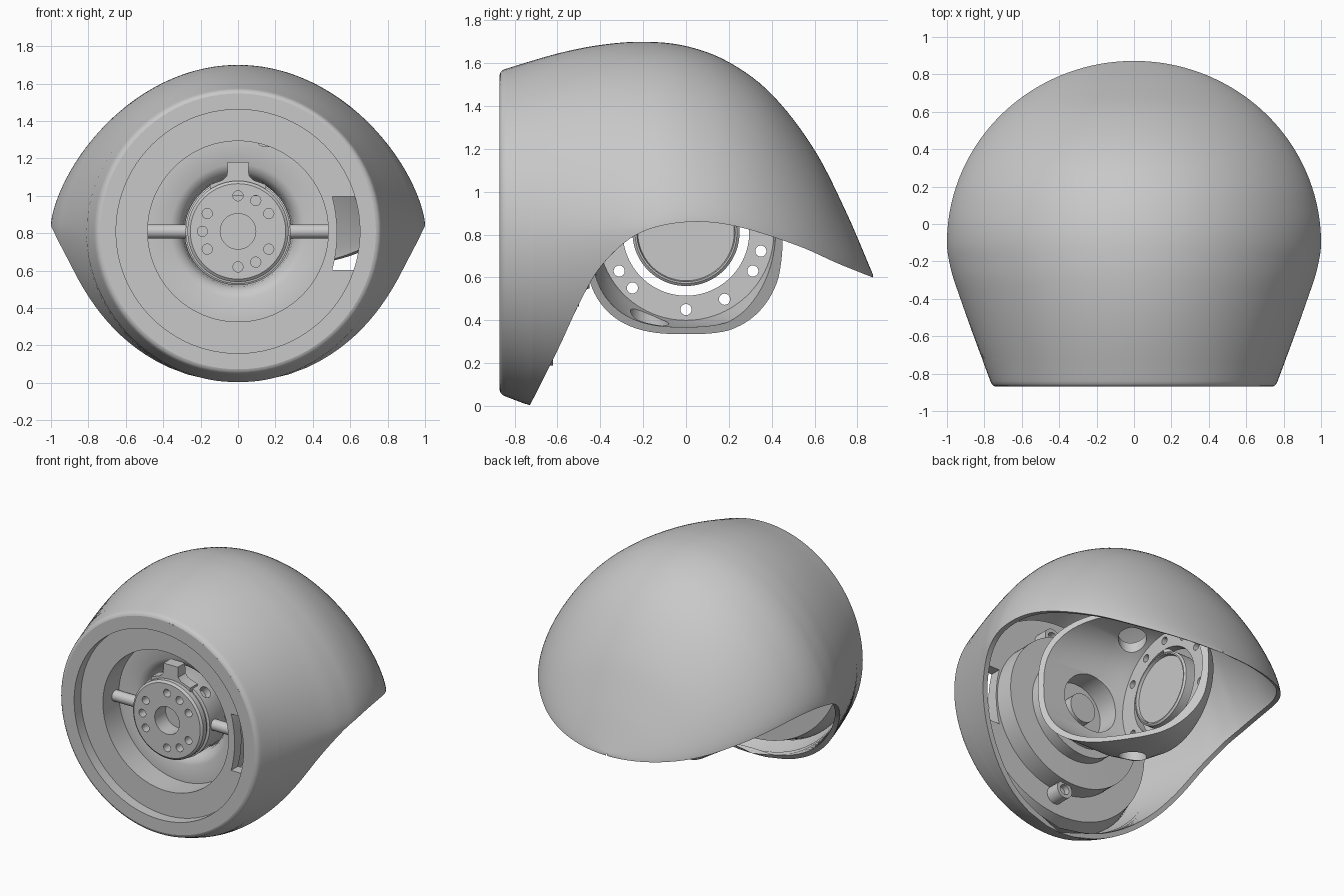
import bpy, bmesh
from math import sin, cos, pi, acos, sqrt, radians, copysign
from mathutils import Matrix, Vector

if "Cube" in bpy.data.objects:
    bpy.data.objects.remove(bpy.data.objects["Cube"])

grey = bpy.data.materials.new("plain_grey")
grey.use_nodes = True
grey.diffuse_color = (0.58, 0.58, 0.58, 1)
grey.node_tree.nodes["Principled BSDF"].inputs["Base Color"].default_value = (0.58, 0.58, 0.58, 1)

CZ = 0.81  # height of the hub axis


def finish(name, bm):
    bmesh.ops.recalc_face_normals(bm, faces=bm.faces)
    mesh = bpy.data.meshes.new(name)
    bm.to_mesh(mesh)
    bm.free()
    mesh.materials.append(grey)
    ob = bpy.data.objects.new(name, mesh)
    bpy.context.collection.objects.link(ob)
    return ob


def activate(ob):
    bpy.ops.object.select_all(action='DESELECT')
    ob.select_set(True)
    bpy.context.view_layer.objects.active = ob


def smooth(ob, angle=35):
    activate(ob)
    bpy.ops.object.shade_smooth_by_angle(angle=radians(angle))


def spow(v, e):
    return copysign(abs(v) ** e, v)


def lathe(name, profile, axis='Y', closed=True, n=96):
    """Sweep (radius, offset[, squareness]) points around an axis at hub height."""
    bm = bmesh.new()
    rings = []
    for r, off, *sq in profile:
        e = 2 / (sq[0] if sq else 2)
        ring = []
        for i in range(n):
            a = 2 * pi * i / n
            u, v = r * spow(cos(a), e), r * spow(sin(a), e)
            ring.append(bm.verts.new((u, off, CZ + v) if axis == 'Y' else (off, u, CZ + v)))
        rings.append(ring)
    pairs = list(zip(rings, rings[1:])) + ([(rings[-1], rings[0])] if closed else [])
    for a, b in pairs:
        for i in range(n):
            j = (i + 1) % n
            bm.faces.new((a[i], a[j], b[j], b[i]))
    if not closed:
        bm.faces.new(rings[0])
        bm.faces.new(rings[-1])
    return finish(name, bm)


def rod(name, start, end, r, n=32):
    a, b = Vector(start), Vector(end)
    bm = bmesh.new()
    turn = (b - a).to_track_quat('Z', 'Y').to_matrix().to_4x4()
    bmesh.ops.create_cone(bm, cap_ends=True, segments=n, radius1=r, radius2=r,
                          depth=(b - a).length, matrix=Matrix.Translation((a + b) / 2) @ turn)
    return finish(name, bm)


def plate(name, outline, y0, y1):
    bm = bmesh.new()
    face = bm.faces.new([bm.verts.new((x, y0, z)) for x, z in outline])
    out = bmesh.ops.extrude_face_region(bm, geom=[face])
    bmesh.ops.translate(bm, vec=(0, y1 - y0, 0),
                        verts=[v for v in out["geom"] if isinstance(v, bmesh.types.BMVert)])
    return finish(name, bm)


def cut(ob, cutters):
    for c in cutters:
        c.hide_render = True
        activate(ob)
        mod = ob.modifiers.new("cut", 'BOOLEAN')
        mod.operation, mod.solver, mod.object = 'DIFFERENCE', 'EXACT', c
        bpy.ops.object.modifier_apply(modifier=mod.name)
        bpy.data.objects.remove(c)


def curve(pts):
    """Smooth interpolation through a few points."""
    def slope(i):
        a, b = pts[max(i - 1, 0)], pts[min(i + 1, len(pts) - 1)]
        return (b[1] - a[1]) / (b[0] - a[0])

    def f(y):
        y = min(max(y, pts[0][0]), pts[-1][0])
        i = max(k for k in range(len(pts) - 1) if pts[k][0] <= y)
        (a, p), (b, q) = pts[i], pts[i + 1]
        d, t = b - a, (y - a) / (b - a)
        return (p * (1 + 2 * t) * (1 - t) ** 2 + slope(i) * d * t * (1 - t) ** 2
                + q * t * t * (3 - 2 * t) + slope(i + 1) * d * t * t * (t - 1))
    return f


# Outer shell: cross-sections along y, trimmed below by the lip curve
crown = curve([(-.87, 1.565), (-.6, 1.645), (-.4, 1.685), (-.2, 1.7), (0, 1.68), (.2, 1.605),
               (.4, 1.455), (.6, 1.195), (.75, .9), (.872, .615)])
lip = curve([(-.73, 0), (-.59, .28), (-.5, .475), (-.41, .635), (-.27, .775), (-.13, .838),
             (.06, .86), (.25, .835), (.53, .745), (.71, .665), (.872, .6)])
belt = curve([(-.87, CZ), (-.73, .806), (-.41, .815), (-.2, .825), (-.13, .838), (0, .86)])
side = curve([(-.87, .757), (-.6, .857), (-.4, .928), (-.25, .977), (-.1, 1.0), (.1, .977)])


def section(y, inset, cols=96):
    k = min(max((y + .87) / .97, 0), 1)
    peak, belly = 1 + .42 * k, 1 + .25 * k  # pointed flanks, rounder belly
    c = belt(y) if y < -.13 else lip(y)
    w = side(y) if y < -.1 else sqrt(max(1 - ((y + .1) / .972) ** 2, 0))
    w, h = max(w - inset, .005), max(crown(y) - c - inset, .005)
    if y <= -.73:
        end = pi
    elif y < -.13:
        end = pi - acos(min(max((c - lip(y)) / h, 0), 1) ** (1 / belly))
    else:
        end = pi / 2
    for i in range(cols + 1):
        t = end * (2 * i / cols - 1)
        yield w * sin(t), y, c + h * spow(cos(t), peak if cos(t) > 0 else belly)


rows = [(-.87, .02), (-.866, .008), (-.855, .001)]
rows += [(-.84 + .11 * i / 4, 0) for i in range(5)]
rows += [(-.725 + .6 * i / 34, 0) for i in range(35)]
rows += [(-.1 + .972 * sin(pi / 2 * i / 40), 0) for i in range(41)]
bm = bmesh.new()
outer = [[bm.verts.new(co) for co in section(y, s)] for y, s in rows]
inner = [[bm.verts.new(co) for co in section(-.84 + (y + .87) * .965, .035)] for y, s in rows]


def skin(a, b):
    for i in range(len(a) - 1):
        bm.faces.new((a[i], a[i + 1], b[i + 1], b[i]))


for layer in (outer, inner):
    for a, b in zip(layer, layer[1:]):
        skin(a, b)
skin(outer[0], inner[0])
skin(outer[-1], inner[-1])
for edge in (0, -1):
    start = next(i for i, row in enumerate(rows) if row[0] > -.735)
    skin([r[edge] for r in outer[start:]], [r[edge] for r in inner[start:]])
bmesh.ops.remove_doubles(bm, verts=bm.verts, dist=.0003)
smooth(finish("outer_shell", bm), 50)

# Front dish: flat rim, recessed step and deep cup
dish = lathe("front_dish", [(.737, -.87), (.652, -.87), (.652, -.795), (.483, -.795), (.483, -.62),
                            (.36, -.62), (.32, -.6), (.295, -.56), (.285, -.5), (.345, -.5),
                            (.345, -.585), (.52, -.59), (.52, -.72), (.69, -.72), (.715, -.8)])
arc = [radians(-18 + 3 * i) for i in range(13)]
slot = [(.655 * cos(a), CZ - .01 + .635 * sin(a)) for a in arc]
slot += [(.53 * cos(a), CZ - .01 + .635 * sin(a)) for a in reversed(arc)]
cut(dish, [plate("slot_cutter", slot, -.84, -.65)])
smooth(dish)

# Central hub with bolt holes, bore, radial ports and hollow back
hub = lathe("hub", [(.255, -.78), (.27, -.768), (.27, -.73), (.262, -.725), (.262, -.715),
                    (.28, -.71), (.28, -.5), (.26, -.45)], closed=False)
holes = [rod("bore_cutter", (0, -.85, CZ), (0, -.66, CZ), .095, 48),
         rod("back_cutter", (0, -.57, CZ), (0, -.4, CZ), .2, 48)]
for deg in (90, 60, 30, -30, -60, -90, -150, 180, 150):
    x, z = .19 * cos(radians(deg)), CZ + .19 * sin(radians(deg))
    holes.append(rod("bolt_cutter", (x, -.85, z), (x, -.72, z), .027, 24))
for deg in (45, 135, -45, -135):
    d = Vector((cos(radians(deg)), 0, sin(radians(deg))))
    mid = Vector((0, -.64, CZ))
    holes.append(rod("port_cutter", mid + d * .23, mid + d * .4, .04, 24))
cut(hub, holes)
smooth(hub)
smooth(rod("hub_core", (0, -.6, CZ), (0, -.5, CZ), .1))

# Key lug above the hub and the two cross pins
half = [(.055, 1.18), (.058, 1.11), (.08, 1.085), (.15, 1.06), (.15, 1.0)]
smooth(plate("hub_lug", half + [(-x, z) for x, z in reversed(half)], -.74, -.66))
for label, s in (("left", 1), ("right", -1)):
    smooth(rod(label + "_cross_pin", (s * .25, -.66, CZ), (s * .485, -.66, CZ), .038))

# Inner yoke: rounded square bowl with a slanted mouth and a round window
yoke = lathe("yoke_bowl", [(.475, .42, 2.7), (.475, -.06, 2.7), (.46, -.22, 2.5), (.41, -.31),
                           (.295, -.31), (.295, -.25), (.41, -.25), (.42, -.2, 2.1),
                           (.44, -.06, 2.6), (.445, .42, 2.65)], axis='X')
slant = Vector((.83, .56, 0))
mouth = Vector((.07, 0, CZ))
holes = [rod("mouth_cutter", mouth, mouth + slant, 1.2),
         rod("neck_cutter", (0, -.6, CZ), (0, -.3, CZ), .2, 48),
         rod("pivot_cutter", (-.13, -.17, .2), (-.13, -.17, 1.4), .09)]
for deg in (-150, -134, -90, -60, -30, -14, 30, 60, 90, 120, 150):
    y, z = .36 * cos(radians(deg)), CZ + .36 * sin(radians(deg))
    holes.append(rod("hole_cutter", (-.4, y, z), (-.2, y, z), .026, 24))
cut(yoke, holes)
smooth(yoke)

# Disc in the yoke window, with its raised edge and hanger
smooth(lathe("window_disc", [(.25, -.32), (.25, -.22), (.238, -.21), (.23, -.21), (.225, -.23)],
             axis='X', closed=False))
smooth(rod("disc_hanger", (-.28, 0, 1.03), (-.28, 0, 1.13), .03))

# Screw bosses behind the dish
for label, x, z in (("lower", .05, .25), ("upper", .15, 1.32)):
    boss = rod(label + "_screw_boss", (x, -.73, z), (x, -.62, z), .06)
    cut(boss, [rod("screw_cutter", (x, -.66, z), (x, -.5, z), .035, 24)])
    smooth(boss)
